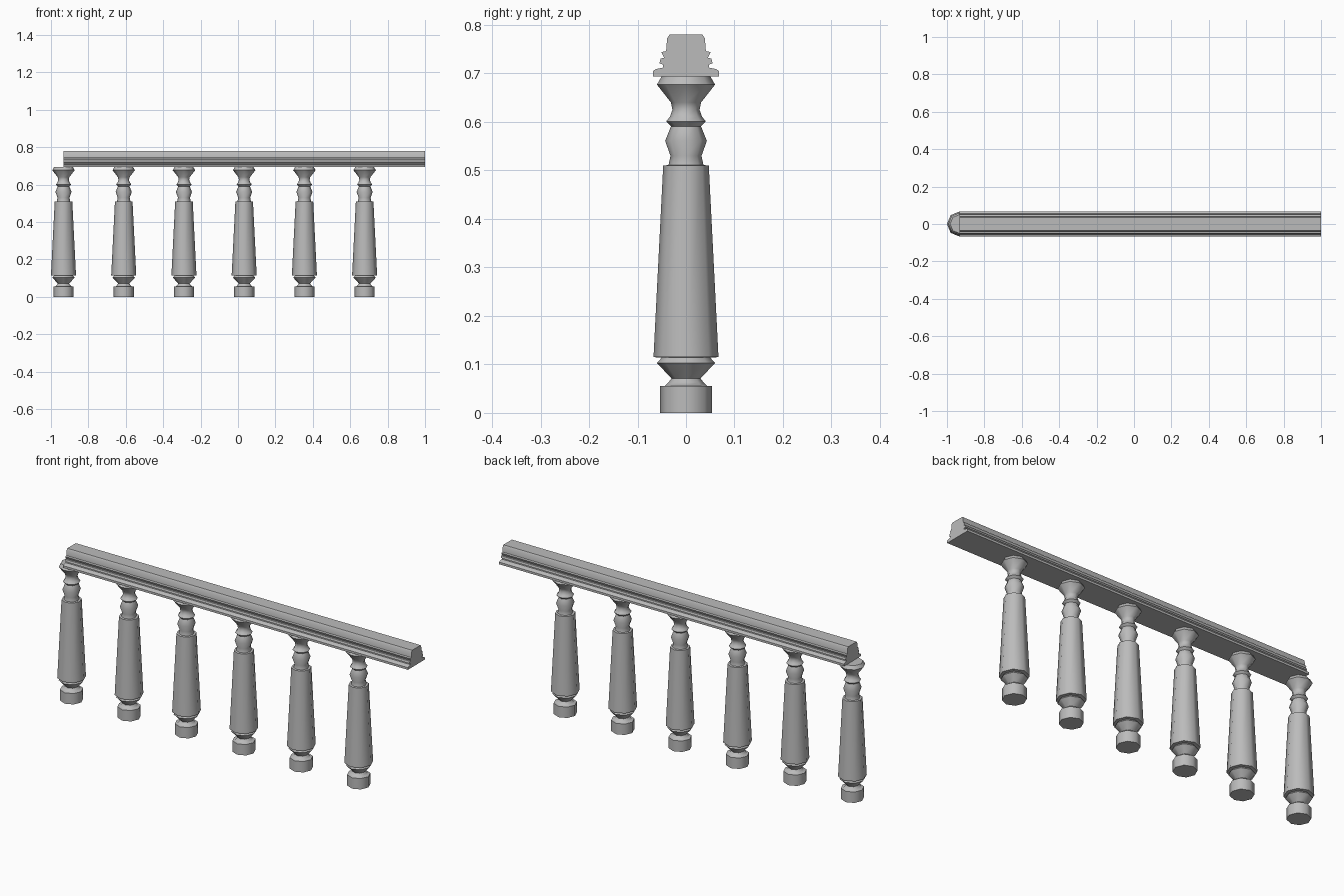
import bpy, bmesh, math

cube = bpy.data.objects.get("Cube")
if cube:
    bpy.data.objects.remove(cube, do_unlink=True)

grey = bpy.data.materials.new("stone_grey")
grey.use_nodes = True
colour = (0.5, 0.5, 0.5, 1)
grey.diffuse_color = colour
grey.node_tree.nodes["Principled BSDF"].inputs["Base Color"].default_value = colour

SIDES = 8
SPACING = 0.322
START = -0.933


def loft(name, rings):
    """Skin a list of closed point rings and cap both ends."""
    bm = bmesh.new()
    loops = [[bm.verts.new(p) for p in ring] for ring in rings]
    n = len(loops[0])
    for a, b in zip(loops, loops[1:]):
        for i in range(n):
            j = (i + 1) % n
            bm.faces.new((a[i], a[j], b[j], b[i]))
    bm.faces.new(loops[0])
    bm.faces.new(loops[-1])
    bmesh.ops.recalc_face_normals(bm, faces=bm.faces)
    mesh = bpy.data.meshes.new(name)
    bm.to_mesh(mesh)
    bm.free()
    mesh.materials.append(grey)
    return mesh


def add(name, mesh, x=0):
    obj = bpy.data.objects.new(name, mesh)
    obj.location.x = x
    bpy.context.collection.objects.link(obj)
    return obj


def smooth(obj, angle):
    bpy.ops.object.select_all(action='DESELECT')
    obj.select_set(True)
    bpy.context.view_layer.objects.active = obj
    bpy.ops.object.shade_smooth_by_angle(angle=math.radians(angle))


# Turned baluster: radius and height, from foot to cap
turning = [
    (0.054, 0), (0.054, 0.055), (0.043, 0.056), (0.036, 0.063), (0.03, 0.071),
    (0.06, 0.103), (0.05, 0.114), (0.067, 0.115), (0.047, 0.51), (0.036, 0.511),
    (0.032, 0.53), (0.043, 0.561), (0.031, 0.591), (0.041, 0.601),
    (0.033, 0.611), (0.028, 0.625), (0.031, 0.64), (0.06, 0.677), (0.05, 0.694),
]
rings = [[(r * math.cos(math.tau * k / SIDES), r * math.sin(math.tau * k / SIDES), z)
          for k in range(SIDES)] for r, z in turning]
baluster = loft("baluster", rings)
for i in range(6):
    post = add(f"baluster_{i + 1}", baluster, START + i * SPACING)
smooth(post, 46)

# Moulded handrail: half-width and height, mirrored across the centre
moulding = [
    (0.068, 0.694), (0.068, 0.705), (0.062, 0.709), (0.047, 0.712), (0.047, 0.718),
    (0.055, 0.721), (0.052, 0.731), (0.045, 0.732), (0.051, 0.744),
    (0.041, 0.746), (0.039, 0.772), (0.034, 0.78),
]
section = moulding + [(-y, z) for y, z in reversed(moulding)]
rail = add("handrail", loft("handrail", [[(x, y, z) for y, z in section] for x in (START, 1)]))
smooth(rail, 30)
